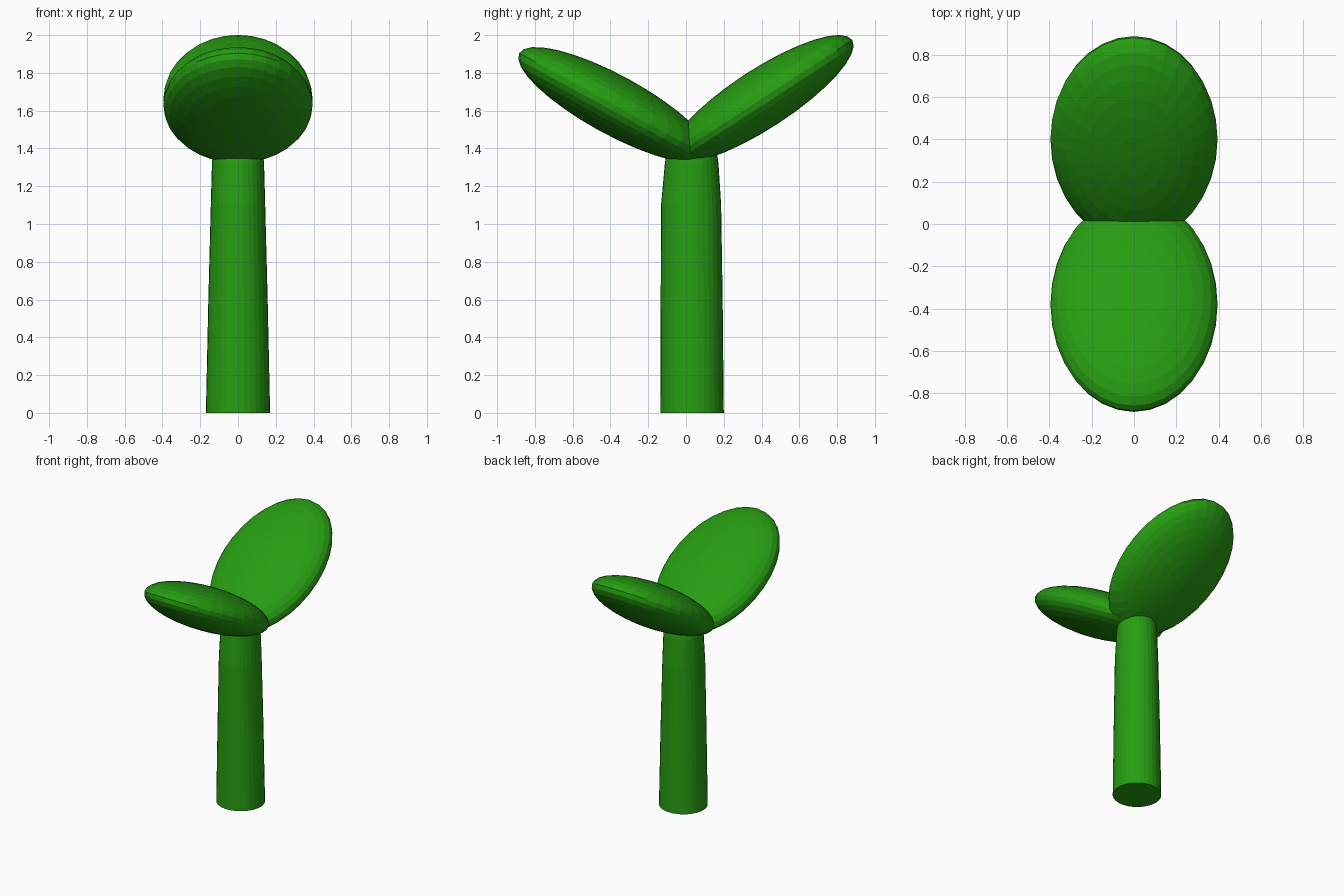
import bpy, bmesh, math
from mathutils import Matrix, Vector

if "Cube" in bpy.data.objects:
    bpy.data.objects.remove(bpy.data.objects["Cube"])

green = bpy.data.materials.new("leaf green")
green.diffuse_color = (0.02, 0.34, 0.006, 1)
green.use_nodes = True
green.node_tree.nodes["Principled BSDF"].inputs["Base Color"].default_value = green.diffuse_color


def finish(name, bm):
    bmesh.ops.recalc_face_normals(bm, faces=bm.faces)
    mesh = bpy.data.meshes.new(name)
    bm.to_mesh(mesh)
    bm.free()
    mesh.materials.append(green)
    obj = bpy.data.objects.new(name, mesh)
    bpy.context.collection.objects.link(obj)
    return obj


def leaf(name, y, z, tilt):
    # flattened sphere, poles on the broad faces, tilted about x
    bm = bmesh.new()
    bmesh.ops.create_uvsphere(bm, u_segments=32, v_segments=16, radius=1)
    bm.transform(Matrix.Translation((0, y, z))
                 @ Matrix.Rotation(math.radians(tilt), 4, 'X')
                 @ Matrix.Diagonal((0.395, 0.573, 0.157, 1)))
    return finish(name, bm)


# Two leaves forming a V, the back one a little steeper
leaf("back_leaf", 0.40, 1.662, 33)
leaf("front_leaf", -0.38, 1.63, -28.6)

# Tapered stem: height, centre y, x radius, y radius
profile = [(0, 0.032, 0.17, 0.168), (0.6, 0.03, 0.157, 0.164),
           (1.1, 0.027, 0.144, 0.159), (1.32, 0.03, 0.138, 0.142),
           (1.40, 0.03, 0.13, 0.13)]
sides = 32
bm = bmesh.new()
rings = []
for z, cy, rx, ry in profile:
    rings.append([bm.verts.new((rx * math.cos(2 * math.pi * i / sides),
                                cy + ry * math.sin(2 * math.pi * i / sides), z))
                  for i in range(sides)])
for low, high in zip(rings, rings[1:]):
    for i in range(sides):
        j = (i + 1) % sides
        bm.faces.new((low[i], low[j], high[j], high[i]))
bm.faces.new(rings[0])
bm.faces.new(rings[-1])
finish("stem", bm)
